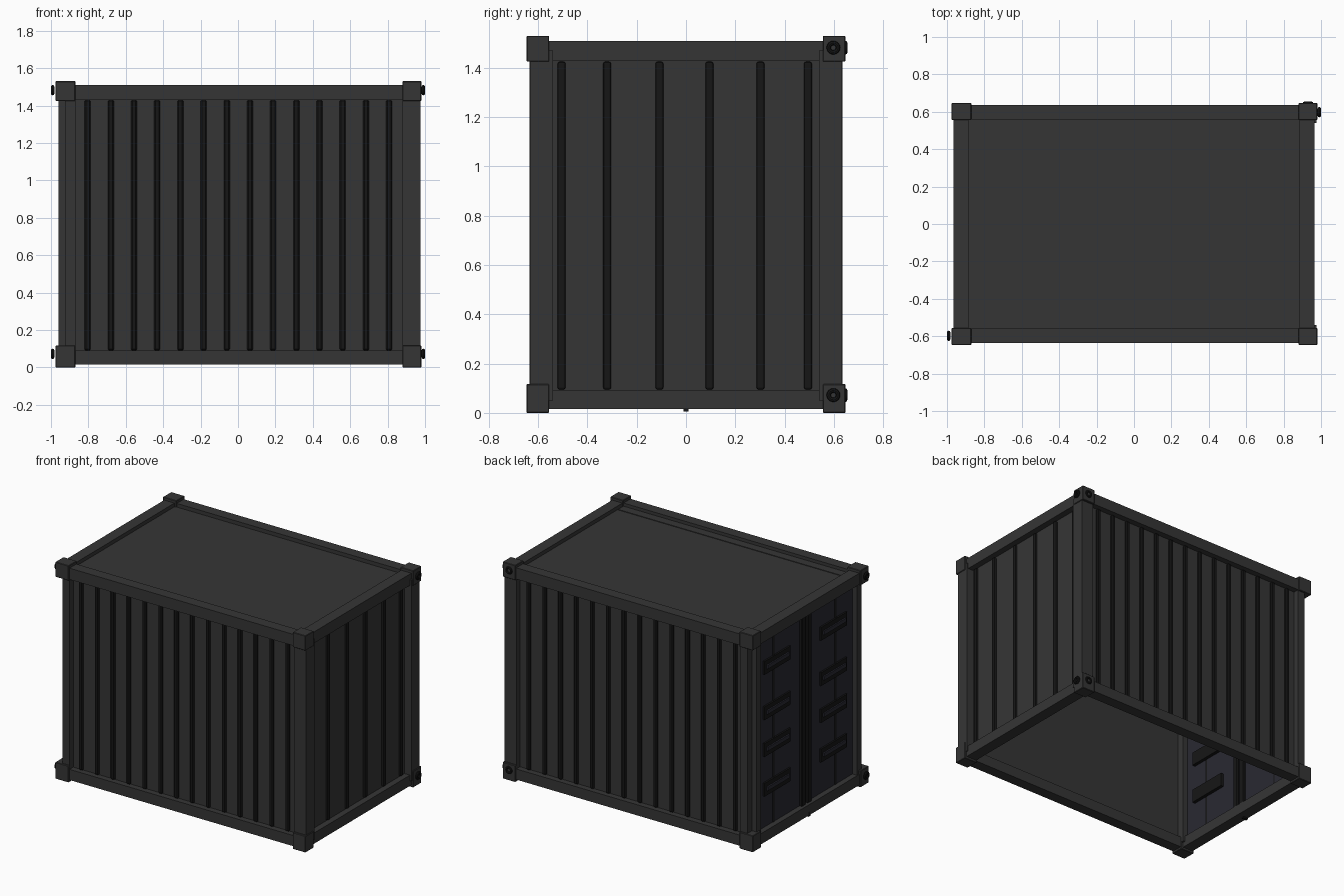
import bpy, math
from mathutils import Vector

if "Cube" in bpy.data.objects:
    bpy.data.objects.remove(bpy.data.objects["Cube"])


def material(name, r, g, b):
    m = bpy.data.materials.new(name)
    m.diffuse_color = (r, g, b, 1)
    m.use_nodes = True
    m.node_tree.nodes["Principled BSDF"].inputs["Base Color"].default_value = m.diffuse_color
    return m


STEEL = material("dark_steel", 0.036, 0.036, 0.036)
RIB = material("rib_steel", 0.008, 0.008, 0.008)
DOOR = material("door_blue_grey", 0.022, 0.022, 0.032)
BLACK = material("black_fittings", 0.008, 0.008, 0.008)


def box(name, lo, hi, mat=STEEL, bevel=0, segments=1):
    lo, hi = Vector(lo), Vector(hi)
    bpy.ops.mesh.primitive_cube_add(size=1, location=(lo + hi) / 2)
    ob = bpy.context.object
    ob.name = name
    ob.scale = hi - lo
    bpy.ops.object.transform_apply(location=False, rotation=False, scale=True)
    ob.data.materials.append(mat)
    if bevel:
        mod = ob.modifiers.new("bevel", 'BEVEL')
        mod.width = bevel
        mod.segments = segments
    return ob


def mbox(name, x, y, z, sx=1, sy=1, mat=STEEL, bevel=0):
    """Box given by ranges, with x and y optionally mirrored."""
    xs, ys = sorted(v * sx for v in x), sorted(v * sy for v in y)
    return box(name, (xs[0], ys[0], z[0]), (xs[1], ys[1], z[1]), mat, bevel)


def ring(name, loc, axis):
    rot = (0, math.pi / 2, 0) if axis == 'X' else (math.pi / 2, 0, 0)
    bpy.ops.mesh.primitive_torus_add(location=loc, rotation=rot, major_radius=0.019,
                                     minor_radius=0.009, major_segments=16, minor_segments=8)
    ob = bpy.context.object
    ob.name = name
    ob.data.materials.append(BLACK)
    bpy.ops.object.shade_smooth_by_angle()


# corner posts (stepped at the door end) and corner castings
for sy in (-1, 1):
    mbox("corner_post", (0.88, 0.975), (0.54, 0.632), (0.05, 1.47), 1, sy)
    mbox("door_post_outer", (0.87, 0.925), (0.56, 0.635), (0.05, 1.47), -1, sy)
    mbox("door_post_inner", (0.87, 0.96), (0.535, 0.585), (0.05, 1.47), -1, sy)
    for z in ((0, 0.117), (1.425, 1.53)):
        mbox("corner_casting", (0.88, 0.98), (0.555, 0.647), z, 1, sy, bevel=0.003)
        mbox("corner_casting", (0.87, 0.975), (0.555, 0.647), z, -1, sy, bevel=0.003)

# long and end rails, top and bottom
for s in (-1, 1):
    for z in ((0.015, 0.09), (1.43, 1.51)):
        mbox("side_rail", (-0.88, 0.89), (0.56, 0.637), z, 1, s)
        mbox("end_rail", (0.885, 0.965), (-0.56, 0.56), z, s, 1)

# thin roof panel, slightly below the rails, with a seam strip along the front
box("roof", (-0.89, -0.57, 1.476), (0.89, 0.57, 1.484))
box("roof_seam", (-0.88, -0.56, 1.48), (0.88, -0.50, 1.488))

# thin side walls with vertical ribs
for s in (-1, 1):
    mbox("side_wall", (-0.88, 0.89), (0.588, 0.595), (0.07, 1.45), 1, s)
    for i in range(14):
        x = -0.804 + i * 0.124
        mbox("side_rib", (x - 0.016, x + 0.016), (0.59, 0.61), (0.09, 1.43), 1, s, RIB, 0.007)

# plain thin end wall with ribs
box("end_wall", (0.914, -0.55, 0.07), (0.921, 0.55, 1.45))
for y in (-0.505, -0.32, -0.108, 0.095, 0.302, 0.495):
    box("end_rib", (0.916, y - 0.016, 0.095), (0.936, y + 0.016, 1.425), RIB, 0.008, 2)

# door leaves with lock rods and hinge plates
for s in (-1, 1):
    mbox("door_leaf", (-0.925, -0.908), (0.006, 0.55), (0.08, 1.44), 1, s, DOOR)
    mbox("door_edge_bar", (-0.945, -0.89), (0.01, 0.055), (0.085, 1.435), 1, s, BLACK, 0.006)
    bpy.ops.mesh.primitive_cylinder_add(vertices=12, radius=0.012, depth=1.34,
                                        location=(-0.918, s * 0.345, 0.76))
    rod = bpy.context.object
    rod.name = "lock_rod"
    rod.data.materials.append(BLACK)
    bpy.ops.object.shade_smooth_by_angle()
    for z in (0.36, 0.64, 0.90, 1.22):
        mbox("door_plate", (-0.937, -0.885), (0.17, 0.46), (z - 0.047, z + 0.047), 1, s, BLACK)
        mbox("door_handle", (-0.947, -0.93), (0.19, 0.44), (z - 0.012, z + 0.015), 1, s, DOOR)

# door stop under the sill
box("door_stop", (-0.965, -0.01, 0.006), (-0.93, 0.01, 0.04), BLACK)

# lock rings on two diagonal corners
for z in (0.072, 1.482):
    ring("casting_ring", (0.991, 0.598, z), 'X')
    ring("casting_ring", (0.93, 0.646, z), 'Y')
    ring("casting_ring", (-0.991, -0.598, z), 'X')
